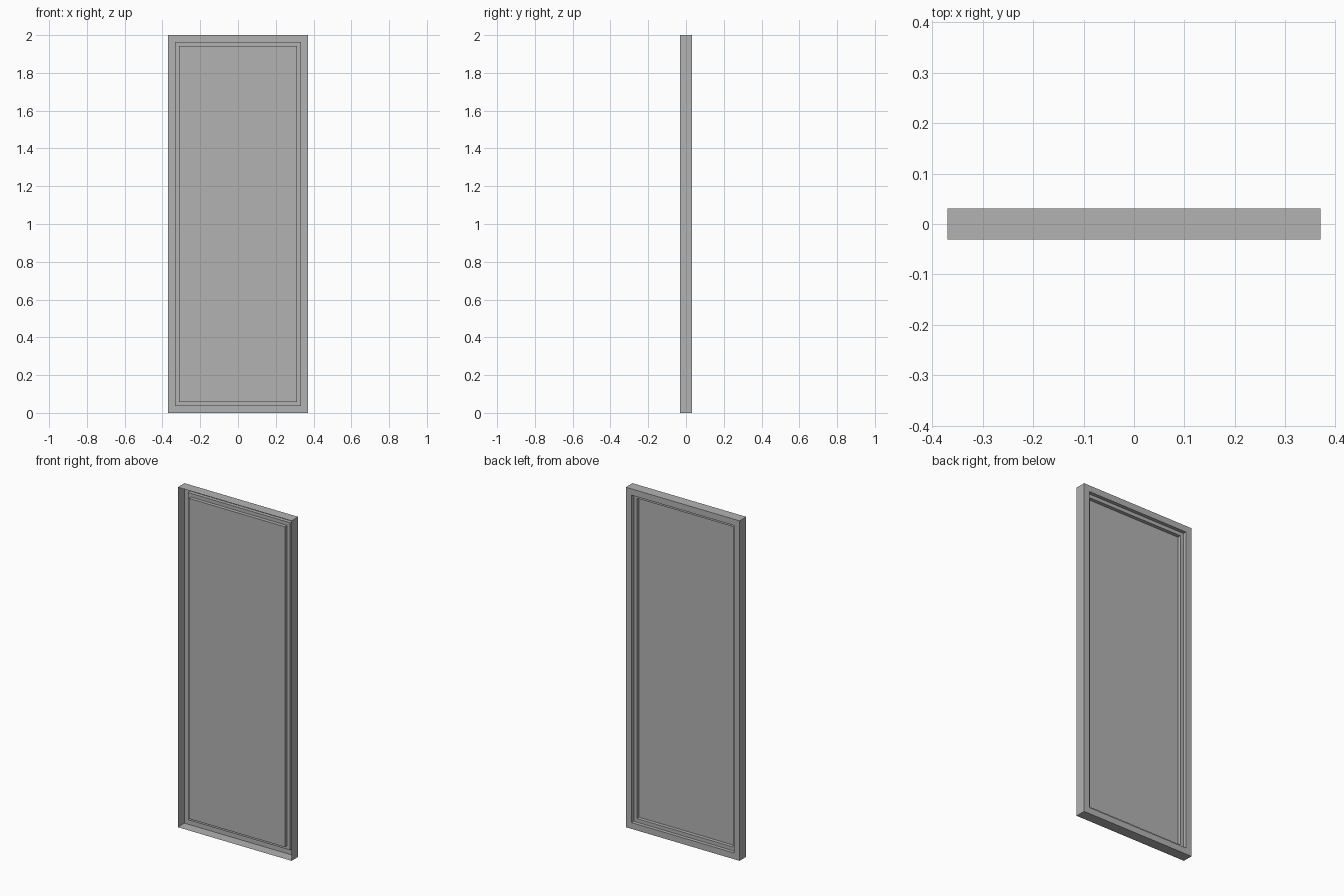
import bpy
import bmesh

default = bpy.data.objects.get("Cube")
if default:
    bpy.data.objects.remove(default, do_unlink=True)

HALF_WIDTH, HEIGHT = 0.37, 2.0
BACK, FRONT = 0.031, -0.031      # depth of the two outer planes
BORDER, LEDGE = 0.037, 0.058     # inset of each step from the outside
STEP = 0.021                     # depth of each step

grey = bpy.data.materials.new("plain_grey")
grey.use_nodes = True
colour = (0.45, 0.45, 0.45, 1.0)
grey.diffuse_color = colour
grey.node_tree.nodes["Principled BSDF"].inputs["Base Color"].default_value = colour


def rectangle(bm, inset, y):
    """Four corners of the door outline, moved inward by inset."""
    x, low, high = HALF_WIDTH - inset, inset, HEIGHT - inset
    return [bm.verts.new((px, y, pz))
            for px, pz in ((-x, low), (x, low), (x, high), (-x, high))]


def stepped_part(name, profile, capped=False):
    """Sweep an (inset, depth) profile around the door outline."""
    bm = bmesh.new()
    loops = [rectangle(bm, inset, y) for inset, y in profile]
    for a, b in zip(loops, loops[1:]):
        for i in range(4):
            j = (i + 1) % 4
            bm.faces.new((b[i], b[j], a[j], a[i]))
    if capped:
        bm.faces.new(list(reversed(loops[-1])))
    mesh = bpy.data.meshes.new(name)
    bm.to_mesh(mesh)
    bm.free()
    mesh.materials.append(grey)
    part = bpy.data.objects.new(name, mesh)
    bpy.context.collection.objects.link(part)
    return part


# Outer edge, open at the front, with the flat border on the back
stepped_part("outer_frame", [(0, FRONT), (0, BACK), (BORDER, BACK)])

# First recess and its narrow ledge
stepped_part("inner_moulding",
             [(BORDER, BACK), (BORDER, BACK - STEP), (LEDGE, BACK - STEP)])

# Second recess closed by the large flat panel
stepped_part("door_panel",
             [(LEDGE, BACK - STEP), (LEDGE, BACK - 2 * STEP)], capped=True)
